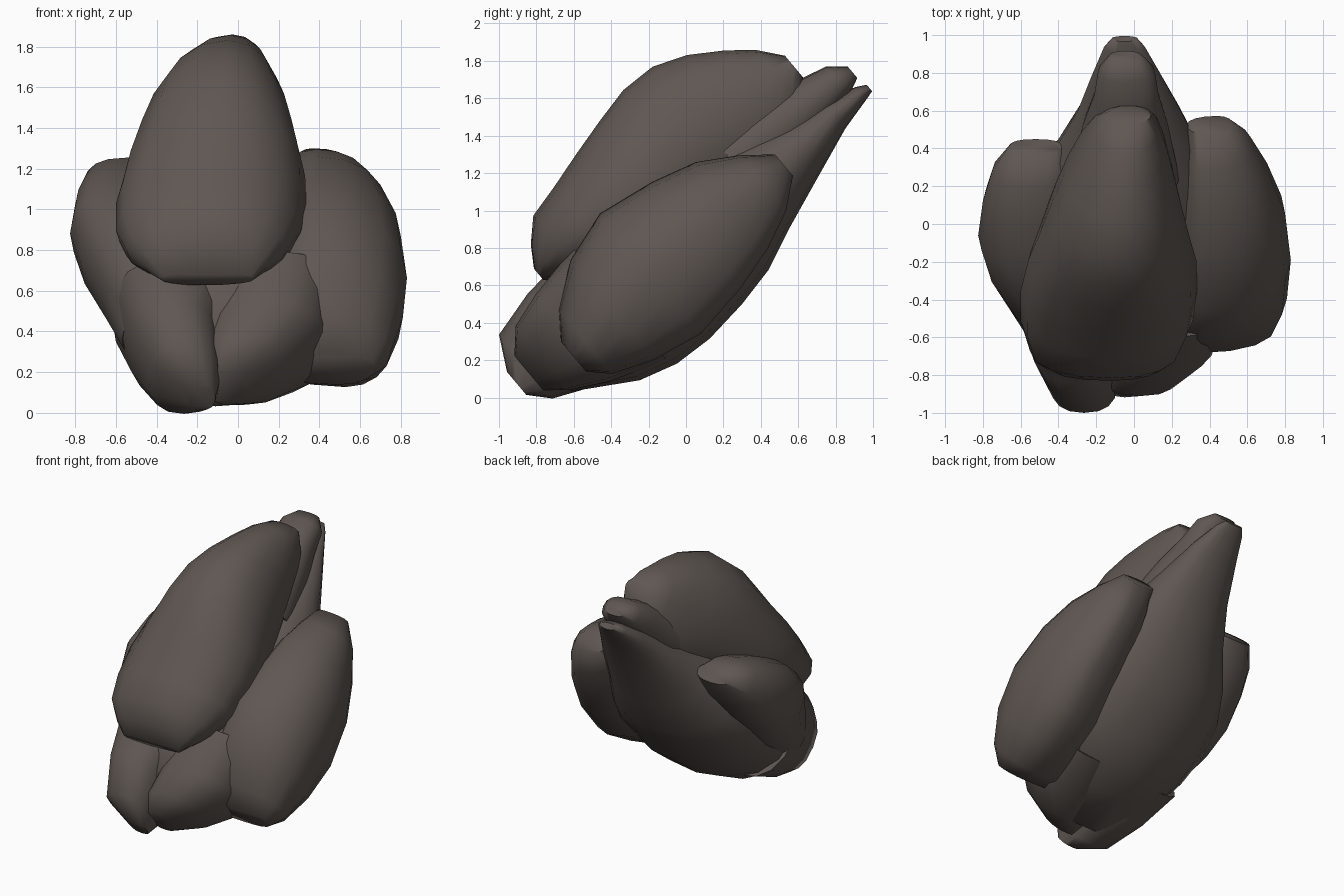
import bpy, bmesh, math
from mathutils import Vector

TILT = math.radians(40)
ALONG = Vector((0, math.cos(TILT), math.sin(TILT)))
OUT = Vector((0, -math.sin(TILT), math.cos(TILT)))

mat = bpy.data.materials.new("dark_brown")
mat.diffuse_color = (0.115, 0.095, 0.085, 1)


def scale(name, sections, sides=16, power=2.4, shear=0.0):
    """Loft rounded sections (u, low, high, left, right) along the tilted axis.
    Shear slides the outer part of each section sideways as it rises."""
    bm = bmesh.new()
    rings = []
    for u, lo, hi, x0, x1 in sections:
        ring = []
        for i in range(sides):
            a = 2 * math.pi * i / sides
            c, s = math.cos(a), math.sin(a)
            c = math.copysign(abs(c) ** (2 / power), c)
            s = math.copysign(abs(s) ** (2 / power), s)
            c += shear * s * (1 - abs(c))
            x = (x0 + x1) / 2 + c * (x1 - x0) / 2
            n = (lo + hi) / 2 + s * (hi - lo) / 2
            ring.append(bm.verts.new(Vector((x, 0, 0)) + ALONG * u + OUT * n))
        rings.append(ring)
    for r0, r1 in zip(rings, rings[1:]):
        for i in range(sides):
            j = (i + 1) % sides
            bm.faces.new((r0[i], r0[j], r1[j], r1[i]))
    bm.faces.new(rings[0][::-1])
    bm.faces.new(rings[-1])
    bmesh.ops.recalc_face_normals(bm, faces=bm.faces)
    me = bpy.data.meshes.new(name)
    bm.to_mesh(me)
    bm.free()
    ob = bpy.data.objects.new(name, me)
    bpy.context.collection.objects.link(ob)
    me.materials.append(mat)
    bpy.context.view_layer.objects.active = ob
    bpy.ops.object.select_all(action='DESELECT')
    ob.select_set(True)
    bpy.ops.object.shade_smooth_by_angle(angle=math.radians(60))
    return ob


# Rear scale, forming the keel and the long tip
scale("rear_scale", [
    (-.45, .42, .75, -.42, .20), (-.13, .23, .95, -.56, .37),
    (.08, .17, 1.0, -.63, .53), (.30, .16, 1.0, -.67, .58),
    (.55, .19, .98, -.65, .54), (.78, .24, .95, -.56, .46),
    (1.01, .34, .90, -.43, .36), (1.30, .45, .80, -.30, .25),
    (1.58, .555, .74, -.22, .14), (1.76, .60, .69, -.16, .06),
    (1.815, .615, .66, -.12, .02)], power=2.1)

# Inner scale peeking out at the tip
scale("inner_tip_scale", [
    (1.0, .60, 1.02, -.34, .24), (1.35, .62, .96, -.27, .18),
    (1.55, .65, .915, -.21, .13), (1.71, .68, .875, -.19, .11),
    (1.80, .72, .80, -.13, .04)])

# Big front scale
scale("front_scale", [
    (-.18, .97, 1.05, -.38, .08), (-.11, .92, 1.16, -.46, .15),
    (.0, .83, 1.27, -.55, .24), (.18, .72, 1.315, -.60, .31),
    (.39, .65, 1.375, -.60, .335), (.60, .60, 1.43, -.56, .33),
    (.80, .60, 1.475, -.50, .29), (1.0, .60, 1.47, -.44, .25),
    (1.18, .60, 1.40, -.37, .21), (1.35, .65, 1.29, -.29, .17),
    (1.48, .75, 1.185, -.22, .13), (1.58, .91, 1.06, -.14, .09)],
    power=2.1, shear=.1)

# Right side scale
scale("right_scale", [
    (-.32, .45, .66, .16, .68), (-.22, .35, .80, .12, .75),
    (0, .265, .96, .12, .81), (.28, .21, 1.05, .14, .83),
    (.60, .26, 1.0, .18, .80), (.85, .33, .93, .22, .72),
    (1.05, .42, .81, .25, .63), (1.2, .54, .69, .28, .53)], power=2.1, shear=-.3)

# Left side scale
scale("left_scale", [
    (-.20, .50, .78, -.57, -.25), (.05, .42, .93, -.66, -.25),
    (.30, .42, .99, -.77, -.25), (.52, .45, .98, -.825, -.27),
    (.75, .49, .92, -.80, -.30), (.95, .54, .84, -.75, -.34),
    (1.09, .60, .72, -.66, -.38)], power=2.4)

# Two small scales meeting in a groove at the bottom front
scale("lower_left_scale", [
    (-.645, .56, .72, -.25, -.11), (-.55, .455, .90, -.44, -.09),
    (-.29, .34, .97, -.54, -.09), (0, .25, 1.0, -.62, 0)])
scale("lower_right_scale", [
    (-.56, .52, .76, -.14, .04), (-.45, .43, .88, -.17, .25),
    (-.26, .33, .94, -.16, .43), (.05, .22, 1.0, -.14, .50)])
